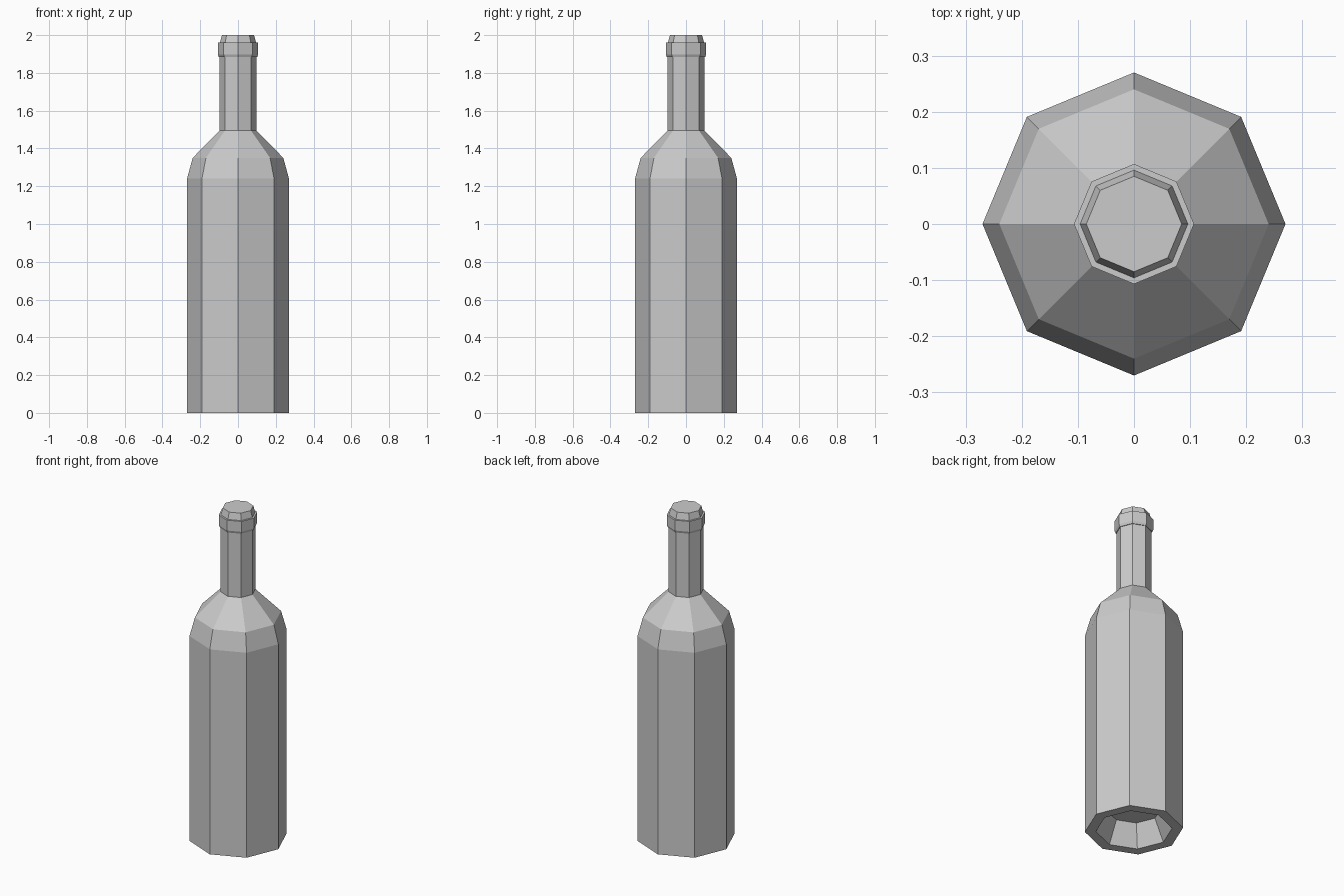
import bpy
import bmesh
from math import cos, sin, tau

cube = bpy.data.objects.get("Cube")
if cube:
    bpy.data.objects.remove(cube, do_unlink=True)

SIDES = 8


def make_material(name, rgb):
    mat = bpy.data.materials.new(name)
    mat.use_nodes = True
    colour = (*rgb, 1.0)
    mat.diffuse_color = colour
    mat.node_tree.nodes["Principled BSDF"].inputs["Base Color"].default_value = colour
    return mat


def lathe(name, profile, mat):
    """Turn a (radius, height) profile into a closed, flat-faced octagonal solid."""
    bm = bmesh.new()
    rings = [[bm.verts.new((r * cos(tau * i / SIDES), r * sin(tau * i / SIDES), z))
              for i in range(SIDES)] for r, z in profile]
    for low, high in zip(rings, rings[1:]):
        for i in range(SIDES):
            j = (i + 1) % SIDES
            bm.faces.new((low[i], low[j], high[j], high[i]))
    bm.faces.new(rings[0][::-1])
    bm.faces.new(rings[-1])
    bmesh.ops.recalc_face_normals(bm, faces=bm.faces)
    mesh = bpy.data.meshes.new(name)
    bm.to_mesh(mesh)
    bm.free()
    mesh.materials.append(mat)
    obj = bpy.data.objects.new(name, mesh)
    bpy.context.collection.objects.link(obj)
    return obj


grey = make_material("light grey", (0.6, 0.6, 0.6))

# Bottle from the hollow under the base, up the body and shoulder to the lip
bottle_profile = [
    (0.15, 0.13), (0.21, 0.0),                  # hollow base
    (0.27, 0.0), (0.27, 1.24),                  # body
    (0.24, 1.35), (0.097, 1.495),               # shoulder
    (0.097, 1.883),                             # neck
    (0.101, 1.883), (0.107, 1.897),             # collar underside
    (0.107, 1.96), (0.096, 1.96),               # collar
    (0.085, 2.0),                               # tapered top
]
lathe("bottle", bottle_profile, grey)
